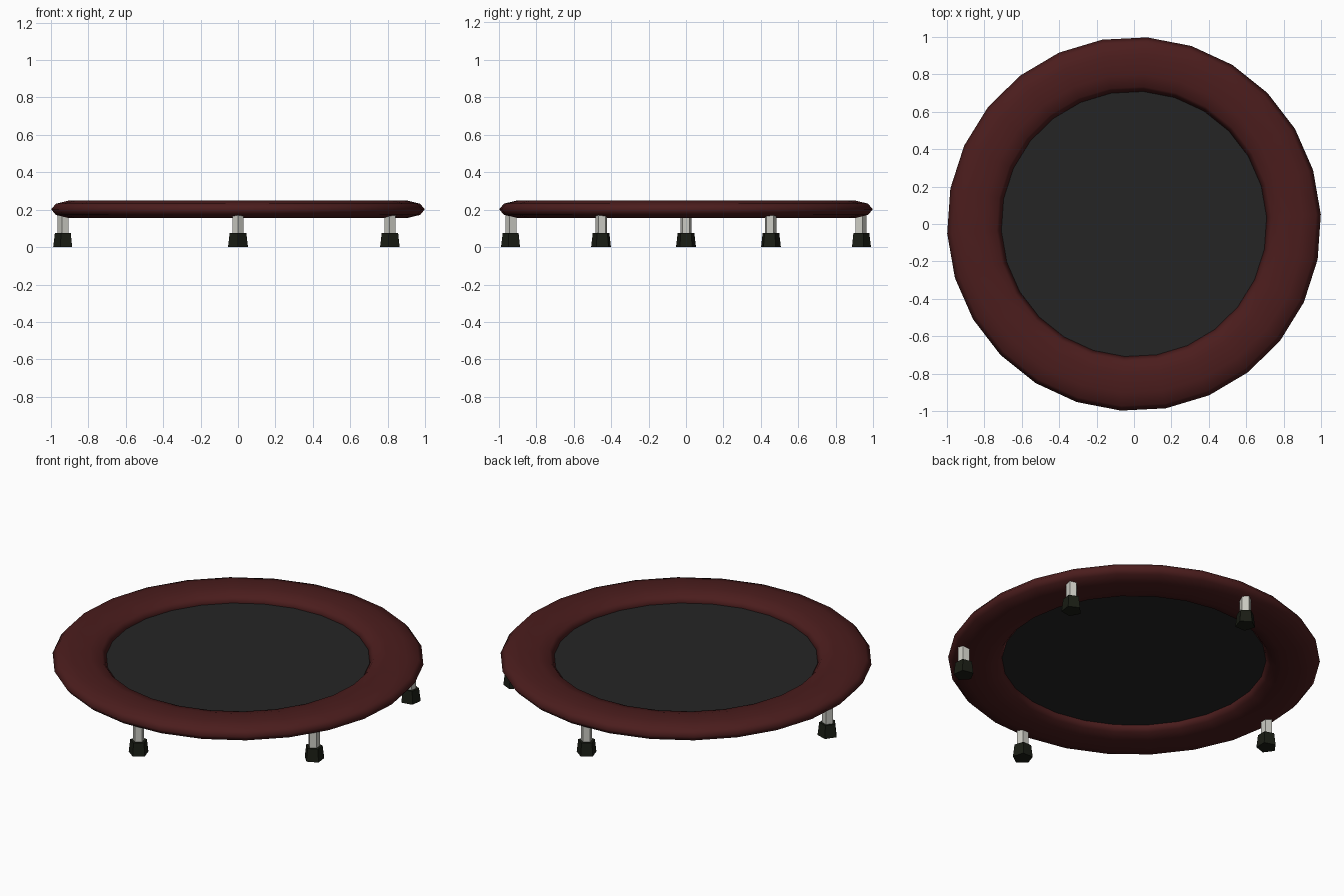
import bpy, bmesh, math

if "Cube" in bpy.data.objects:
    bpy.data.objects.remove(bpy.data.objects["Cube"])

SEG = 26


def material(name, rgb):
    m = bpy.data.materials.new(name)
    m.diffuse_color = (*rgb, 1)
    m.use_nodes = True
    m.node_tree.nodes["Principled BSDF"].inputs["Base Color"].default_value = m.diffuse_color
    return m


red = material("dark_red_padding", (0.07, 0.012, 0.012))
black = material("black_mat", (0.018, 0.018, 0.018))
rubber = material("black_rubber", (0.01, 0.012, 0.007))
metal = material("pale_metal", (0.6, 0.6, 0.55))


def finish(bm, name, mat, smooth=False):
    bmesh.ops.recalc_face_normals(bm, faces=bm.faces)
    me = bpy.data.meshes.new(name)
    bm.to_mesh(me)
    bm.free()
    me.materials.append(mat)
    for p in me.polygons:
        p.use_smooth = smooth
    ob = bpy.data.objects.new(name, me)
    bpy.context.collection.objects.link(ob)
    return ob


def loft(name, rings, mat, closed=False, smooth=False):
    """Skin a list of equal-length point rings; cap the ends unless closed."""
    bm = bmesh.new()
    vs = [[bm.verts.new(p) for p in r] for r in rings]
    n = len(rings[0])
    for i in range(len(vs) if closed else len(vs) - 1):
        a, b = vs[i], vs[(i + 1) % len(vs)]
        for j in range(n):
            k = (j + 1) % n
            bm.faces.new((a[j], a[k], b[k], b[j]))
    if not closed:
        bm.faces.new(vs[0])
        bm.faces.new(vs[-1])
    return finish(bm, name, mat, smooth)


def circle(x, y, z, r, n, phase=0.0):
    return [(x + r * math.cos(phase + math.tau * i / n),
             y + r * math.sin(phase + math.tau * i / n), z) for i in range(n)]


# Padded rim: flattened oval section revolved around z
upper = [(1.0, 0.0), (0.975, 0.03), (0.905, 0.047),
         (0.80, 0.047), (0.735, 0.03), (0.71, 0.0)]
section = upper + [(r, -z) for r, z in upper[-2:0:-1]]
loft("padded_rim", [circle(0, 0, 0.202 + z, r, SEG, math.pi / 2 - 0.07)
                    for r, z in section], red, closed=True, smooth=True)

# Jumping mat: flat disc at mid height of the rim
bm = bmesh.new()
bmesh.ops.create_circle(bm, cap_ends=True, radius=0.72, segments=SEG)
bmesh.ops.translate(bm, verts=bm.verts, vec=(0, 0, 0.202))
finish(bm, "jumping_mat", black)

# Five legs: pentagonal poles with tapered rubber feet
for i, deg in enumerate((-90, -29, 29, 90, 180), 1):
    a = math.radians(deg)
    x, y = 0.932 * math.cos(a), 0.932 * math.sin(a)
    loft(f"leg_pole_{i}", [circle(x, y, 0.06, 0.032, 5, a),
                           circle(x, y, 0.185, 0.032, 5, a)], metal, smooth=False)
    loft(f"leg_foot_{i}", [circle(x, y, 0.0, 0.056, 5, a),
                           circle(x, y, 0.075, 0.047, 5, a)], rubber)
